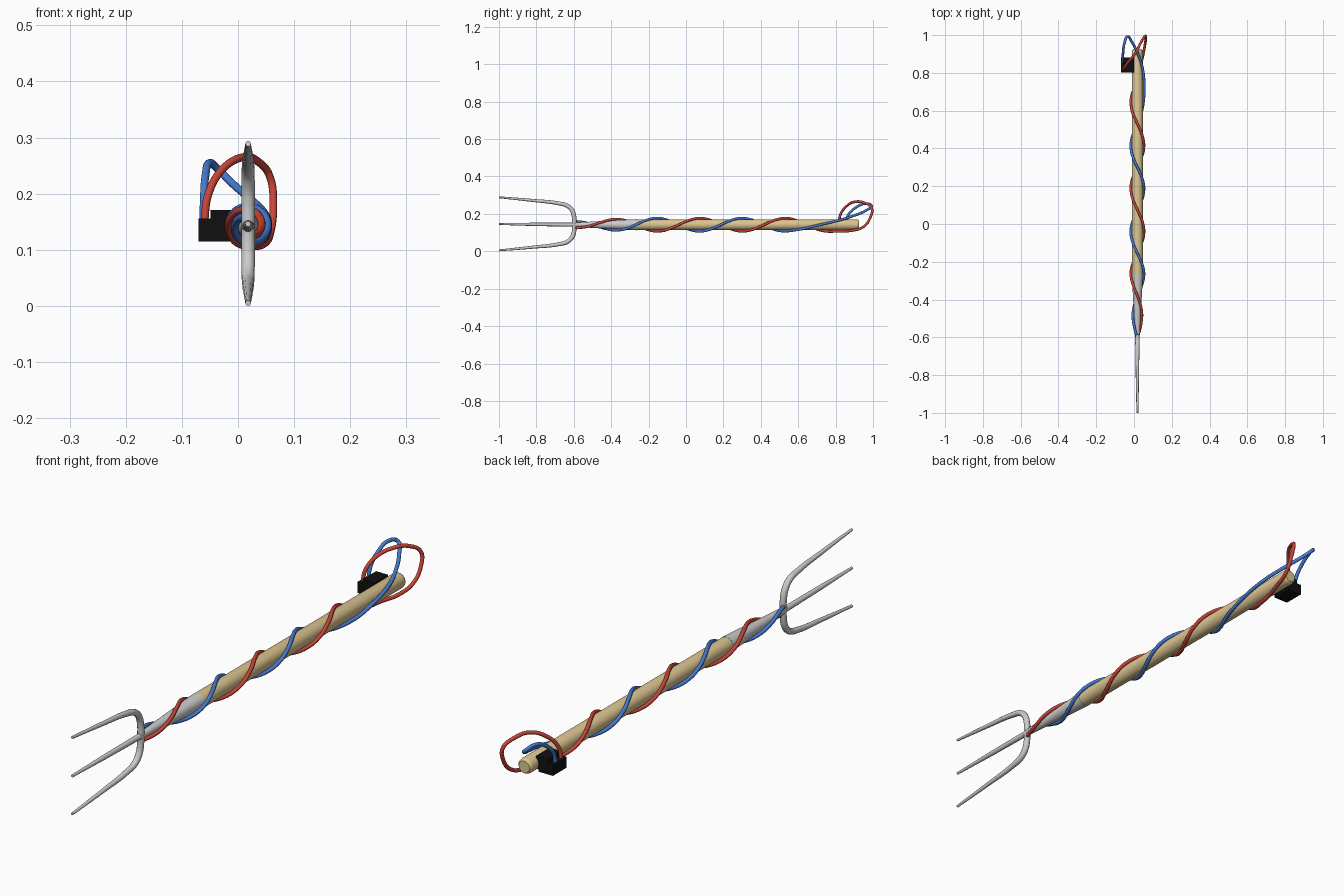
import bpy, bmesh, math

if "Cube" in bpy.data.objects:
    bpy.data.objects.remove(bpy.data.objects["Cube"])

CX, CZ = 0.018, 0.142   # axis of the shaft, which runs along y


def paint(obj, name, color):
    mat = bpy.data.materials.get(name) or bpy.data.materials.new(name)
    mat.diffuse_color = (*color, 1)
    mat.use_nodes = True
    mat.node_tree.nodes["Principled BSDF"].inputs["Base Color"].default_value = mat.diffuse_color
    obj.data.materials.append(mat)


def smooth(obj):
    bpy.ops.object.select_all(action='DESELECT')
    obj.select_set(True)
    bpy.context.view_layer.objects.active = obj
    bpy.ops.object.shade_smooth_by_angle(angle=math.radians(40))


def lathe(name, profile, sides=32):
    """Revolve (y, radius) points around the shaft axis and cap both ends."""
    bm = bmesh.new()
    rings = []
    for y, r in profile:
        rings.append([bm.verts.new((CX + r * math.cos(2 * math.pi * i / sides), y,
                                    CZ + r * math.sin(2 * math.pi * i / sides)))
                      for i in range(sides)])
    for a, b in zip(rings, rings[1:]):
        for i in range(sides):
            j = (i + 1) % sides
            bm.faces.new((a[i], a[j], b[j], b[i]))
    bm.faces.new(rings[0])
    bm.faces.new(rings[-1])
    bmesh.ops.recalc_face_normals(bm, faces=bm.faces)
    me = bpy.data.meshes.new(name)
    bm.to_mesh(me)
    bm.free()
    obj = bpy.data.objects.new(name, me)
    bpy.context.collection.objects.link(obj)
    smooth(obj)
    return obj


def tube(name, points, radii):
    """Round tube through the points, with a radius at each."""
    cu = bpy.data.curves.new(name, 'CURVE')
    cu.dimensions = '3D'
    cu.bevel_depth = 1.0
    cu.bevel_resolution = 4
    cu.resolution_u = 6
    cu.use_fill_caps = True
    sp = cu.splines.new('BEZIER')
    sp.bezier_points.add(len(points) - 1)
    for bp, p, r in zip(sp.bezier_points, points, radii):
        bp.co = p
        bp.radius = r
        bp.handle_left_type = bp.handle_right_type = 'AUTO'
    obj = bpy.data.objects.new(name, cu)
    bpy.context.collection.objects.link(obj)
    bpy.ops.object.select_all(action='DESELECT')
    obj.select_set(True)
    bpy.context.view_layer.objects.active = obj
    bpy.ops.object.convert(target='MESH')
    obj = bpy.context.view_layer.objects.active
    obj.name = name
    smooth(obj)
    return obj


def box(name, lo, hi):
    bpy.ops.mesh.primitive_cube_add(size=1, location=[(a + b) / 2 for a, b in zip(lo, hi)])
    obj = bpy.context.object
    obj.name = name
    obj.scale = [b - a for a, b in zip(lo, hi)]
    paint(obj, "black", (0.005, 0.005, 0.005))


# wooden handle and tapered metal socket
handle = lathe("handle", [(-0.265, 0.029), (0.91, 0.029), (0.92, 0.027), (0.926, 0.022)])
paint(handle, "wood", (0.72, 0.56, 0.28))
lathe("socket", [(-0.605, 0.011), (-0.56, 0.0135), (-0.4, 0.0225), (-0.3, 0.028), (-0.262, 0.0297)])

# tines
tube("middle_tine", [(CX, -0.58, CZ), (CX, -0.8, 0.144), (CX, -1, 0.146)], [0.011, 0.009, 0.005])
arch = [(-0.597, 0), (-0.598, 0.035), (-0.607, 0.068), (-0.632, 0.095),
        (-0.68, 0.109), (-0.82, 0.125), (-1, 0.142)]
for side, s in (("upper", 1), ("lower", -1)):
    tube(side + "_tine", [(CX, y, 0.147 + s * z) for y, z in arch],
         [0.012, 0.012, 0.012, 0.0115, 0.0105, 0.008, 0.005])


def helix(top, end):
    """Points winding round the shaft; the wire is on top at y = top."""
    pts = []
    start, n = -0.595, 20
    for i in range(n + 1):
        y = start + (end - start) * i / n
        a = math.pi / 2 + 2 * math.pi * (y - top) / 0.455
        r = 0.035 if y > -0.27 else 0.035 - (-0.27 - y) * 0.05
        pts.append((CX + r * math.cos(a), y, CZ + r * math.sin(a)))
    return pts


# two wires wound round the shaft, looping back to the battery
red = helix(0.53, 0.74) + [
    (0.024, 0.81, 0.107), (0.045, 0.88, 0.110), (0.058, 0.95, 0.132), (0.063, 0.985, 0.18),
    (0.057, 0.993, 0.23), (0.036, 0.96, 0.257), (0.008, 0.905, 0.265), (-0.03, 0.858, 0.241),
    (-0.054, 0.825, 0.195), (-0.06, 0.818, 0.15)]
blue = helix(0.3, 0.5) + [
    (0.042, 0.6, 0.116), (0.054, 0.72, 0.143), (0.046, 0.82, 0.167), (0.025, 0.89, 0.188),
    (-0.012, 0.965, 0.22), (-0.035, 0.992, 0.243), (-0.05, 0.96, 0.255),
    (-0.058, 0.905, 0.232), (-0.061, 0.865, 0.19), (-0.062, 0.855, 0.15)]
for name, pts, col in (("red_wire", red, (0.6, 0.06, 0.04)), ("blue_wire", blue, (0.06, 0.2, 0.65))):
    paint(tube(name, pts, [0.007] * len(pts)), name, col)

# battery box and the mounting block against the handle
box("battery_box", (-0.07, 0.802, 0.115), (-0.01, 0.882, 0.156))
box("battery_mount", (-0.049, 0.802, 0.125), (0.0, 0.882, 0.171))
